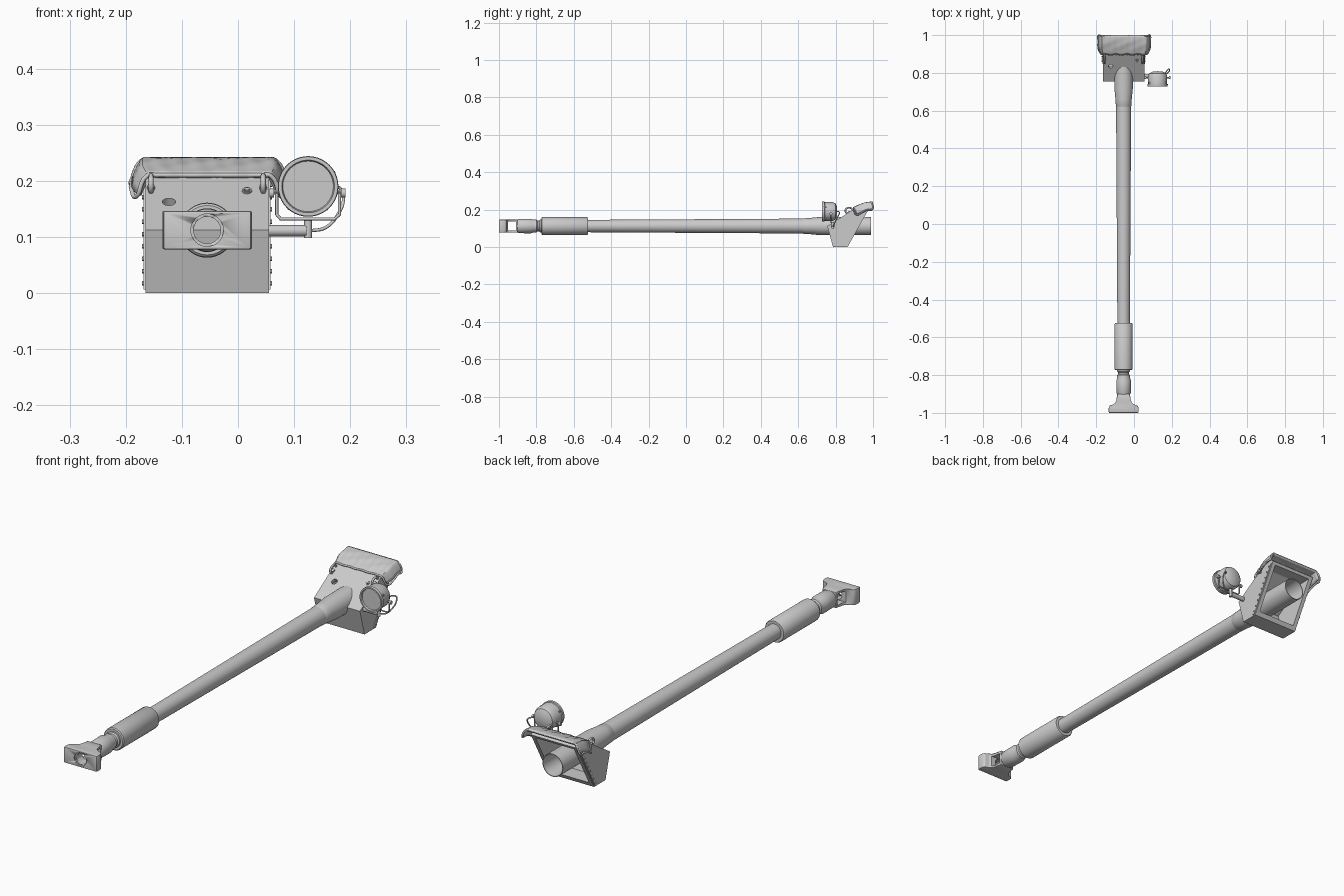
import bpy, bmesh, math
from mathutils import Vector, Matrix

if "Cube" in bpy.data.objects:
    bpy.data.objects.remove(bpy.data.objects["Cube"])

CX, CZ = -0.055, 0.112          # gun axis
steel = bpy.data.materials.new("grey_steel")
steel.diffuse_color = (0.6, 0.6, 0.6, 1)
steel.use_nodes = True
steel.node_tree.nodes["Principled BSDF"].inputs["Base Color"].default_value = steel.diffuse_color


def finish(name, bm, smooth=True, normals=True):
    if normals:
        bmesh.ops.recalc_face_normals(bm, faces=bm.faces[:])
    me = bpy.data.meshes.new(name)
    bm.to_mesh(me)
    bm.free()
    ob = bpy.data.objects.new(name, me)
    bpy.context.collection.objects.link(ob)
    me.materials.append(steel)
    bpy.ops.object.select_all(action='DESELECT')
    bpy.context.view_layer.objects.active = ob
    ob.select_set(True)
    if smooth:
        bpy.ops.object.shade_smooth_by_angle(angle=math.radians(35))
    return ob


def lathe(name, profile, origin, axis=(0, 1, 0), n=40, closed=False):
    """Revolve (distance along axis, radius) points."""
    bm = bmesh.new()
    rot = Vector((0, 0, 1)).rotation_difference(Vector(axis)).to_matrix()
    rings = []
    for d, r in profile:
        k = 1 if r < 1e-5 else n
        rings.append([bm.verts.new(Vector(origin) + rot @ Vector(
            (r * math.cos(math.tau * i / n), r * math.sin(math.tau * i / n), d)))
            for i in range(k)])
    pairs = list(zip(rings, rings[1:])) + ([(rings[-1], rings[0])] if closed else [])
    for a, b in pairs:
        for i in range(n):
            j = (i + 1) % n
            vs = [a[i % len(a)], a[j % len(a)], b[j % len(b)], b[i % len(b)]]
            bm.faces.new(list(dict.fromkeys(vs)))
    return finish(name, bm)


def rod(name, a, b, r, n=16):
    a, b = Vector(a), Vector(b)
    L = (b - a).length
    return lathe(name, [(0, 0), (0, r), (L, r), (L, 0)], a, (b - a).normalized(), n)


def prism(name, pts, place, lo, hi, bevel=0.0):
    """Extrude a 2D outline; place(u, v, w) maps it to space."""
    bm = bmesh.new()
    a, b = [[bm.verts.new(place(u, v, w)) for u, v in pts] for w in (lo, hi)]
    bm.faces.new(a)
    bm.faces.new(b[::-1])
    for i in range(len(pts)):
        j = (i + 1) % len(pts)
        bm.faces.new((a[i], b[i], b[j], a[j]))
    if bevel:
        bmesh.ops.bevel(bm, geom=bm.edges[:], offset=bevel, segments=2, affect='EDGES', profile=0.5)
    return finish(name, bm, smooth=bool(bevel))


def cut(ob, cutter):
    m = ob.modifiers.new("cut", 'BOOLEAN')
    m.operation, m.object, m.solver = 'DIFFERENCE', cutter, 'EXACT'
    bpy.context.view_layer.objects.active = ob
    bpy.ops.object.modifier_apply(modifier=m.name)
    bpy.data.objects.remove(cutter)


def tube(name, pts, r, cyclic=False, smooth=True):
    cu = bpy.data.curves.new(name, 'CURVE')
    cu.dimensions, cu.bevel_depth, cu.bevel_resolution, cu.use_fill_caps = '3D', r, 2, True
    cu.resolution_u = 6
    sp = cu.splines.new('BEZIER')
    sp.bezier_points.add(len(pts) - 1)
    for bp, p in zip(sp.bezier_points, pts):
        bp.co = p
        bp.handle_left_type = bp.handle_right_type = 'AUTO' if smooth else 'VECTOR'
    sp.use_cyclic_u = cyclic
    ob = bpy.data.objects.new(name, cu)
    bpy.context.collection.objects.link(ob)
    cu.materials.append(steel)
    return ob


# Barrel with stepped neck and bore
axis0 = (CX, 0, CZ)
lathe("barrel", [(-0.905, 0.025), (-0.905, 0.033), (-0.895, 0.038), (-0.83, 0.039), (-0.815, 0.034),
                 (-0.80, 0.034), (-0.795, 0.029), (-0.785, 0.029), (-0.78, 0.034), (-0.76, 0.034),
                 (-0.53, 0.033), (0.655, 0.040), (0.655, 0.025)], axis0, closed=True)
lathe("bore_evacuator", [(-0.773, 0.030), (-0.773, 0.044), (-0.769, 0.048), (-0.53, 0.048),
                         (-0.525, 0.045), (-0.525, 0.030)], axis0, closed=True)
lathe("barrel_sleeve", [(0.62, 0.038), (0.625, 0.041), (0.66, 0.043), (0.72, 0.049), (0.99, 0.049),
                        (0.99, 0.046), (0.66, 0.036)], axis0, closed=True)

# Muzzle brake: T-shaped block with bore and side ports
half = [(0.078, -1.0), (0.080, -0.985), (0.078, -0.968), (0.072, -0.96), (0.054, -0.958), (0.042, -0.950),
        (0.036, -0.935), (0.034, -0.90)]
brake = prism("muzzle_brake", half + [(-x, y) for x, y in reversed(half)],
              lambda u, v, w: (CX + u, v, w), CZ - 0.034, CZ + 0.034, 0.003)
cut(brake, rod("bore_cutter", (CX, -1.1, CZ), (CX, -0.85, CZ), 0.024, 40))
cut(brake, rod("bore_lip_cutter", (CX, -1.1, CZ), (CX, -0.994, CZ), 0.029, 40))
cut(brake, prism("port_cutter", [(-0.951, 0.088), (-0.909, 0.088), (-0.909, 0.136), (-0.951, 0.136)],
                 lambda u, v, w: (w, u, v), CX - 0.2, CX + 0.2))

# Mantlet: hollow wedge open at the back
side = lambda u, v, w: (w, u, v)
mantlet = prism("mantlet", [(0.786, 0), (0.864, 0), (0.982, 0.212), (0.97, 0.222), (0.915, 0.213), (0.755, 0.112)],
                side, -0.165, 0.055)
cut(mantlet, prism("cavity_cutter", [(0.803, 0.018), (1.1, 0.018), (1.1, 0.203), (0.925, 0.2), (0.775, 0.107)],
                   side, -0.147, 0.037))
slope = Vector((0, -0.534, 0.846))
on_slope = lambda x, y: Vector((x, y, 0.112 + (y - 0.755) * 0.631))
cut(mantlet, rod("sight_cutter", on_slope(-0.123, 0.835) - slope * 0.03,
                 on_slope(-0.123, 0.835) + slope * 0.03, 0.012, 24))

# Slope fittings: port ring, plug, cover studs
p = on_slope(0.016, 0.865)
lathe("plug_ring", [(-0.002, 0.009), (0.003, 0.009), (0.003, 0.006), (-0.002, 0.006)], p, slope, 20, True)
rod("plug_bolt", p - slope * 0.002, p + slope * 0.005, 0.0045, 6)
for i in range(11):
    q = on_slope(-0.145 + i * 0.018, 0.905)
    rod("cover_stud", q, q + slope * 0.005, 0.003, 8)

# Side strips and bolts along the rear edge
for x, s in ((0.055, 1), (-0.165, -1)):
    prism("edge_strip", [(0.848, 0.006), (0.862, 0.006), (0.972, 0.204), (0.958, 0.204)], side,
          min(x, x + s * 0.003), max(x, x + s * 0.003))
    for i in range(9):
        t = (i + 0.5) / 9
        y, z = 0.855 + 0.11 * t, 0.006 + 0.198 * t
        rod("edge_bolt", (x, y, z), (x + s * 0.006, y, z), 0.004, 6)

# Lifting eyes
for x in (-0.155, 0.045):
    q = on_slope(x, 0.872)
    tube("lifting_eye", [q + Vector((0, 0.02 * math.cos(a), 0.008 + 0.016 * math.sin(a)))
                         for a in (0, 1.57, 3.14, 4.71)], 0.0045, True)
    rod("eye_base", q - slope * 0.004, q + slope * 0.006, 0.007, 12)

# Canvas cover: wrinkled sheet drooping at both ends
bm = bmesh.new()
NU, NV = 56, 12
grid = []
for i in range(NU + 1):
    u = i / NU * 2 - 1
    row = []
    for j in range(NV + 1):
        v = j / NV
        x = -0.052 + u * (0.129 + 0.009 * min(1, v * 3))
        droop = 0.038 * max(0, (abs(u) - 0.84) / 0.16) ** 1.5
        z = 0.214 + 0.028 * math.sin(v * math.pi / 2) - droop
        z += 0.002 * math.sin(9 * u + 7 * v) * math.sin(17 * u - 5 * v) * math.sin(math.pi * v)
        y = 0.898 + v * 0.1 + 0.012 * (1 - v) * max(0, abs(u) - 0.88) / 0.12
        row.append(bm.verts.new((x, y + 0.002 * math.sin(14 * u) * (1 - v), z)))
    grid.append(row)
for a, b in zip(grid, grid[1:]):
    for j in range(NV):
        bm.faces.new((a[j], b[j], b[j + 1], a[j + 1]))
rim = [grid[i][0].co.copy() for i in range(0, NU + 1, 4)] + [grid[NU][j].co.copy() for j in (4, 8)] \
    + [grid[i][NV].co.copy() for i in range(NU, -1, -4)] + [grid[0][j].co.copy() for j in (8, 4)]
cover = finish("canvas_cover", bm)
m = cover.modifiers.new("thickness", 'SOLIDIFY')
m.thickness, m.offset = 0.010, -1
for q in rim:
    q.z -= 0.004
    q.y = min(q.y, 0.996)
tube("cover_hem", rim, 0.004, True)

# Searchlight: drum with front rim, recessed glass and domed back
LX, LZ = 0.125, 0.19
lathe("searchlight", [(0.735, 0), (0.735, 0.045), (0.728, 0.047), (0.728, 0.053), (0.740, 0.054), (0.742, 0.050),
                      (0.785, 0.050), (0.798, 0.044), (0.806, 0.028), (0.809, 0)], (LX, 0, LZ))
for a in (0.5, 2.6, 4.0, 5.4):
    d = Vector((math.cos(a), 0, math.sin(a)))
    c = Vector((LX, 0.736, LZ)) + d * 0.051
    rod("rim_clip", c, c + Vector((0, 0.016, 0)), 0.004, 8)

# Searchlight yoke, arm, pivots and cable
LY = 0.775
tube("yoke", [(0.069, LY, 0.182), (0.069, LY, 0.14), (0.076, LY, 0.132), (0.172, LY, 0.132),
              (0.181, LY, 0.14), (0.181, LY, 0.182)], 0.003, smooth=False)
for x0, x1 in ((0.057, 0.08), (0.17, 0.19)):
    rod("yoke_pivot", (x0, LY, 0.18), (x1, LY, 0.18), 0.004, 10)
for x in (0.06, 0.188):
    rod("pivot_knob", (x - 0.004, LY, 0.178), (x + 0.004, LY, 0.178), 0.008, 12)
rod("searchlight_arm", (0.04, LY + 0.01, 0.111), (0.122, LY + 0.01, 0.111), 0.010, 20)
rod("arm_post", (0.125, LY + 0.01, 0.098), (0.125, LY + 0.01, 0.134), 0.007, 16)
tube("cable", [(0.13, 0.785, 0.111), (0.155, 0.79, 0.116), (0.178, 0.80, 0.14), (0.188, 0.815, 0.17),
               (0.183, 0.82, 0.185), (0.165, 0.80, 0.19)], 0.003)
